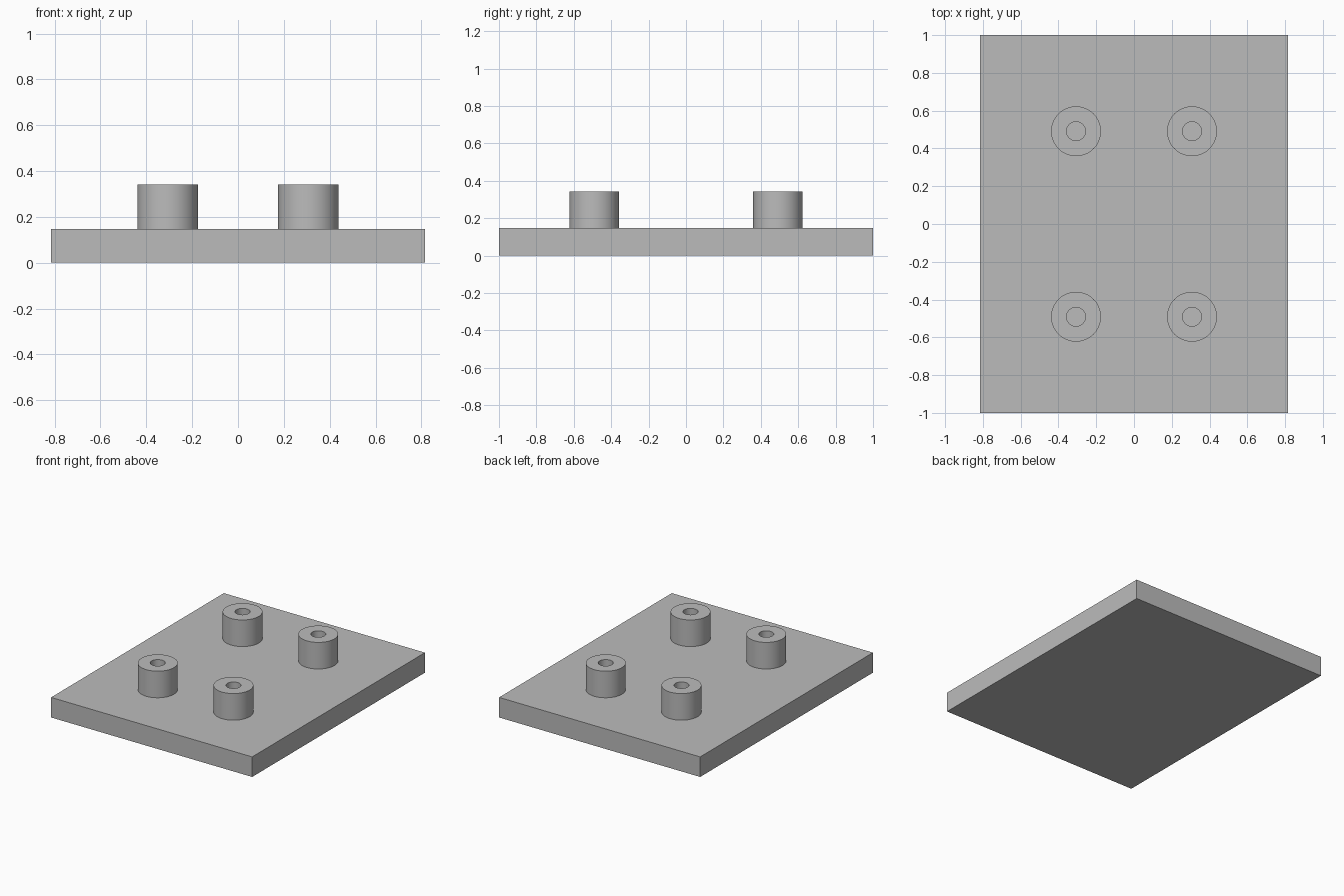
import bpy, bmesh
from math import tau, radians
from mathutils import Vector

cube = bpy.data.objects.get("Cube")
if cube:
    bpy.data.objects.remove(cube, do_unlink=True)

WIDTH, LENGTH, PLATE_TOP = 1.63, 2.0, 0.147
POST_TOP, POST_RADIUS, HOLE_RADIUS = 0.342, 0.132, 0.05
POST_X, POST_Y = 0.307, 0.491

grey = bpy.data.materials.new("plain_grey")
grey.use_nodes = True
grey.diffuse_color = (0.5, 0.5, 0.5, 1)
grey.node_tree.nodes["Principled BSDF"].inputs["Base Color"].default_value = grey.diffuse_color


def add_object(name, bm, location=(0, 0, 0)):
    bmesh.ops.recalc_face_normals(bm, faces=bm.faces)
    mesh = bpy.data.meshes.new(name)
    bm.to_mesh(mesh)
    bm.free()
    mesh.materials.append(grey)
    obj = bpy.data.objects.new(name, mesh)
    obj.location = location
    bpy.context.collection.objects.link(obj)
    return obj


def lathe(profile, steps=64):
    """Revolve a radius/height profile around the z axis."""
    bm = bmesh.new()
    verts = [bm.verts.new((r, 0, z)) for r, z in profile]
    edges = [bm.edges.new(pair) for pair in zip(verts, verts[1:])]
    bmesh.ops.spin(bm, geom=verts + edges, cent=(0, 0, 0), axis=(0, 0, 1),
                   angle=tau, steps=steps)
    bmesh.ops.remove_doubles(bm, verts=bm.verts, dist=0.0001)
    return bm


# Base plate
plate = bmesh.new()
bmesh.ops.create_cube(plate, size=1)
bmesh.ops.scale(plate, vec=Vector((WIDTH, LENGTH, PLATE_TOP)), verts=plate.verts)
add_object("base_plate", plate, (0, 0, PLATE_TOP / 2))

# Four hollow posts standing on the plate
height = POST_TOP - PLATE_TOP
profile = [(HOLE_RADIUS, 0), (HOLE_RADIUS, height), (POST_RADIUS, height), (POST_RADIUS, 0)]
for side, sx in (("left", 1), ("right", -1)):
    for end, sy in (("front", -1), ("back", 1)):
        post = add_object(f"{end}_{side}_post", lathe(profile),
                          (sx * POST_X, sy * POST_Y, PLATE_TOP))
        bpy.ops.object.select_all(action="DESELECT")
        post.select_set(True)
        bpy.context.view_layer.objects.active = post
        bpy.ops.object.shade_smooth_by_angle(angle=radians(30))
